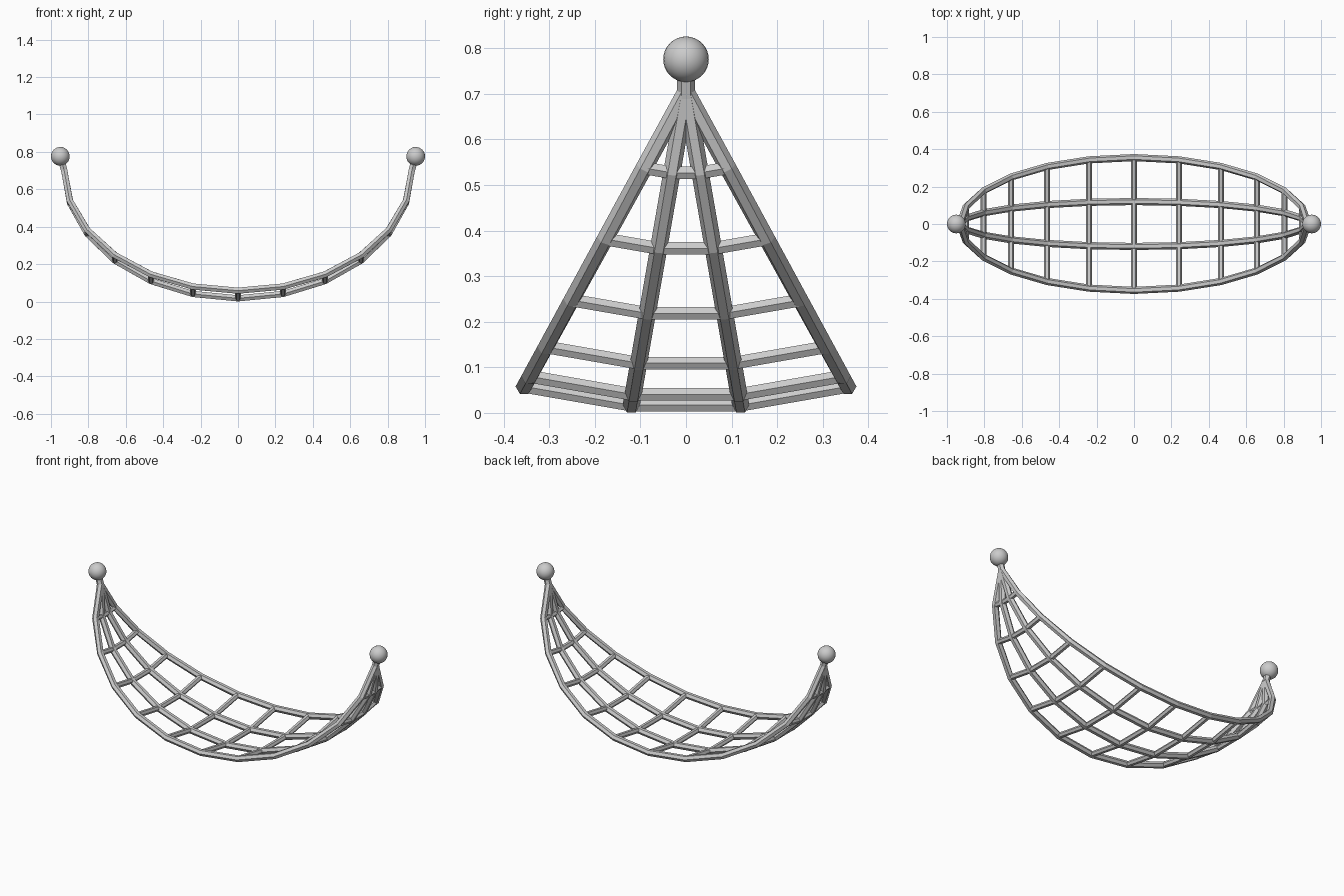
import bpy, bmesh
from math import sin, cos, pi, radians
from mathutils import Vector

if "Cube" in bpy.data.objects:
    bpy.data.objects.remove(bpy.data.objects["Cube"])

SIDES = 6
STEPS = [radians(a) for a in range(-90, 91, 15)]
# Ropes across the width: (y at the middle, z at the middle)
ROPES = [(-0.355, 0.058), (-0.12, 0.017), (0.12, 0.017), (0.355, 0.058)]
TIP_Z = 0.705


def rope_point(rope, a):
    y, z = rope
    return Vector((0.93 * sin(a), y * cos(a), TIP_Z - (TIP_Z - z) * cos(a)))


def tube(name, points, radius, ref):
    """Sweep a six-sided section along a path, one corner facing ref."""
    bm = bmesh.new()
    rings = []
    last = len(points) - 1
    for i, p in enumerate(points):
        d_in = (points[max(i, 1)] - points[max(i, 1) - 1]).normalized()
        j = min(i, last - 1)
        d_out = (points[j + 1] - points[j]).normalized()
        t = (d_in + d_out).normalized()
        u = (ref - t * ref.dot(t)).normalized()
        v = t.cross(u)
        rings.append([bm.verts.new(p + radius * (u * cos(2 * pi * k / SIDES) + v * sin(2 * pi * k / SIDES)))
                      for k in range(SIDES)])
    for r0, r1 in zip(rings, rings[1:]):
        for k in range(SIDES):
            n = (k + 1) % SIDES
            bm.faces.new((r0[k], r0[n], r1[n], r1[k]))
    bm.faces.new(rings[0][::-1])
    bm.faces.new(rings[-1])
    bmesh.ops.recalc_face_normals(bm, faces=bm.faces)
    mesh = bpy.data.meshes.new(name)
    bm.to_mesh(mesh)
    bm.free()
    obj = bpy.data.objects.new(name, mesh)
    bpy.context.collection.objects.link(obj)
    return obj


# Long ropes running from end to end
for i, rope in enumerate(ROPES):
    tube(f"long_rope_{i + 1}", [rope_point(rope, a) for a in STEPS], 0.019, Vector((0, 1, 0)))

# Cross ropes joining the long ropes at each step
for i, a in enumerate(STEPS[1:-1]):
    tube(f"cross_rope_{i + 1}", [rope_point(r, a) for r in ROPES], 0.016, Vector((1, 0, 0)))

# End stems and hanging balls
for side, label in ((-1, "left"), (1, "right")):
    ball = Vector((side * 0.95, 0, 0.776))
    tube(f"{label}_stem", [Vector((side * 0.927, 0, TIP_Z - 0.012)), ball], 0.02, Vector((0, 1, 0)))
    bpy.ops.mesh.primitive_uv_sphere_add(segments=24, ring_count=16, radius=0.05, location=ball)
    bpy.context.object.name = f"{label}_ball"
    bpy.ops.object.shade_smooth()
